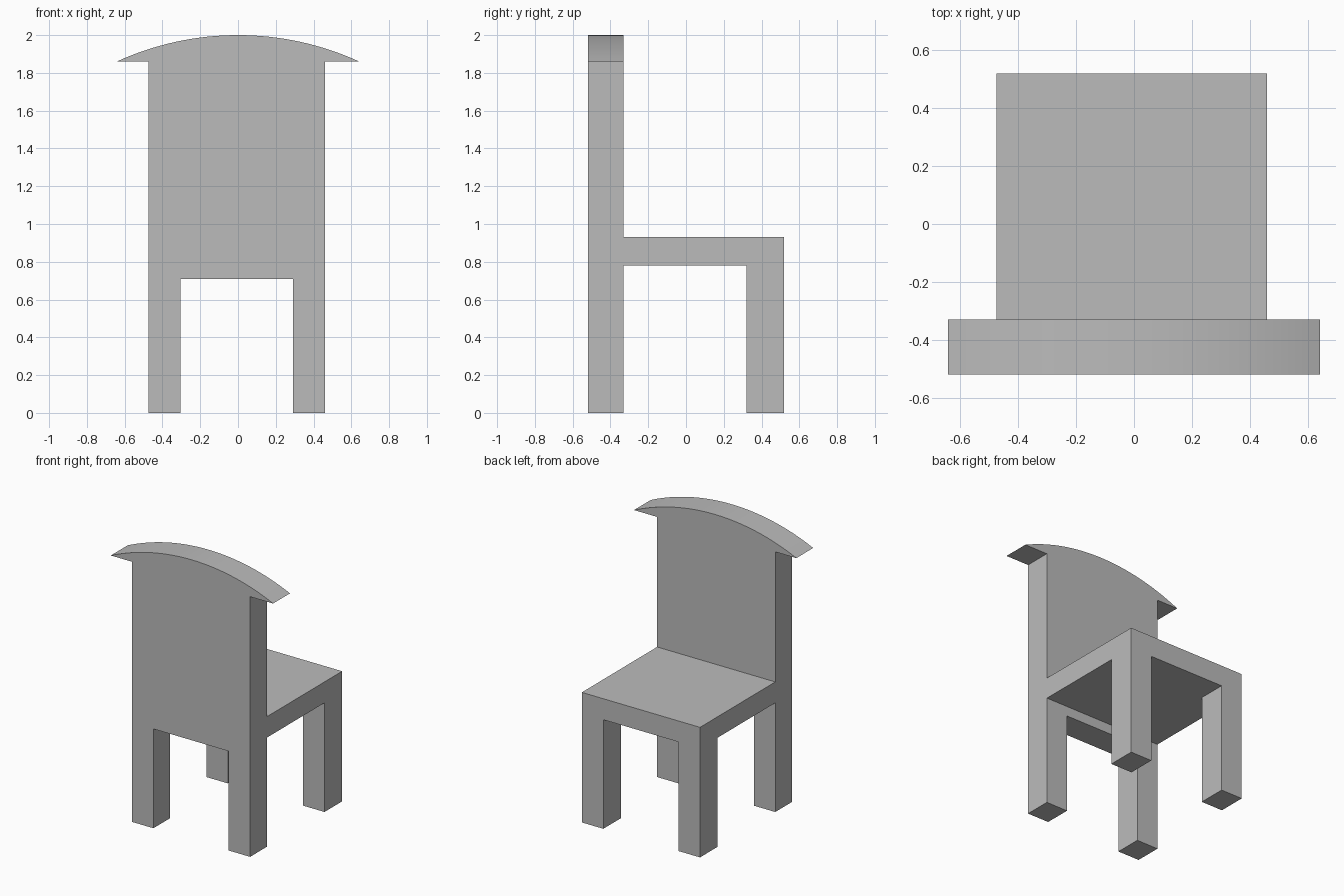
import bpy
import bmesh
import math

cube = bpy.data.objects.get("Cube")
if cube:
    bpy.data.objects.remove(cube, do_unlink=True)

# Single flat colour
grey = bpy.data.materials.new("plain grey")
grey.use_nodes = True
colour = (0.5, 0.5, 0.5, 1)
grey.diffuse_color = colour
grey.node_tree.nodes["Principled BSDF"].inputs["Base Color"].default_value = colour

# Shared dimensions
LEFT, RIGHT = -0.475, 0.46
IN_LEFT, IN_RIGHT = -0.305, 0.29
BACK, BACK_IN, FRONT_IN, FRONT = -0.52, -0.33, 0.32, 0.52


def finish(bm, name):
    bmesh.ops.recalc_face_normals(bm, faces=bm.faces)
    mesh = bpy.data.meshes.new(name)
    bm.to_mesh(mesh)
    bm.free()
    obj = bpy.data.objects.new(name, mesh)
    bpy.context.collection.objects.link(obj)
    mesh.materials.append(grey)
    return obj


def extrude(bm, faces, offset):
    geom = bmesh.ops.extrude_face_region(bm, geom=faces)["geom"]
    verts = [g for g in geom if isinstance(g, bmesh.types.BMVert)]
    bmesh.ops.translate(bm, verts=verts, vec=offset)


# Backrest, back legs and arched crest cut from one outline
HALF, EAVE, TOP = 0.642, 1.86, 2.0
rise = TOP - EAVE
radius = (HALF ** 2 + rise ** 2) / (2 * rise)
sweep = math.asin(HALF / radius)
STEPS = 32
arch = []
for i in range(STEPS + 1):
    a = sweep * (1 - 2 * i / STEPS)
    arch.append((radius * math.sin(a), TOP - radius + radius * math.cos(a)))
outline = [(LEFT, EAVE), (LEFT, 0), (IN_LEFT, 0), (IN_LEFT, 0.71),
           (IN_RIGHT, 0.71), (IN_RIGHT, 0), (RIGHT, 0), (RIGHT, EAVE)] + arch

bm = bmesh.new()
face = bm.faces.new([bm.verts.new((x, BACK, z)) for x, z in outline])
extrude(bm, [face], (0, BACK_IN - BACK, 0))
back = finish(bm, "backrest_and_back_legs")
bpy.context.view_layer.objects.active = back
back.select_set(True)
bpy.ops.object.shade_smooth_by_angle(angle=math.radians(20))
back.select_set(False)

# Seat slab with the front legs drawn down from its corners
UNDER, SEAT = 0.78, 0.93
xs = [LEFT, IN_LEFT, IN_RIGHT, RIGHT]
ys = [BACK_IN, FRONT_IN, FRONT]
bm = bmesh.new()
grid = [[bm.verts.new((x, y, UNDER)) for x in xs] for y in ys]
cells = [[bm.faces.new((grid[j][i], grid[j][i + 1], grid[j + 1][i + 1], grid[j + 1][i]))
          for i in range(3)] for j in range(2)]
extrude(bm, [f for row in cells for f in row], (0, 0, SEAT - UNDER))
bmesh.ops.recalc_face_normals(bm, faces=bm.faces)
for x in (LEFT, RIGHT):
    corner = [f for f in bm.faces
              if f.normal.z < -0.9 and f.calc_center_median().y > FRONT_IN
              and any(abs(v.co.x - x) < 0.001 for v in f.verts)]
    extrude(bm, corner, (0, 0, -UNDER))
bmesh.ops.recalc_face_normals(bm, faces=bm.faces)
bmesh.ops.dissolve_limit(bm, angle_limit=0.01, verts=bm.verts, edges=bm.edges)
finish(bm, "seat_and_front_legs")
